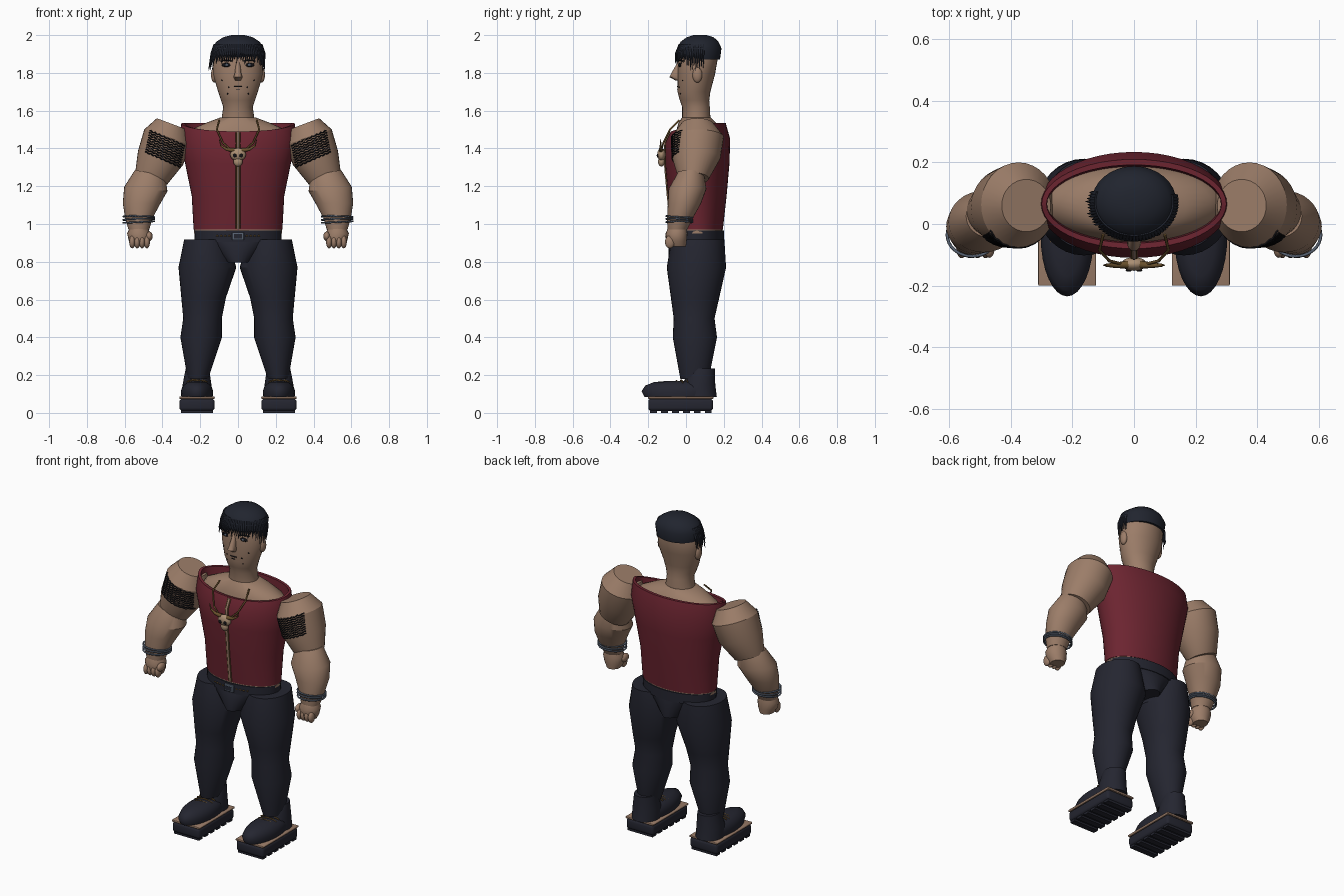
import bpy, bmesh, random
from math import sin, cos, pi, radians
from mathutils import Vector
from mathutils.bvhtree import BVHTree

random.seed(4)
cube = bpy.data.objects.get("Cube")
if cube:
    bpy.data.objects.remove(cube, do_unlink=True)
SIDES = ((1, "left"), (-1, "right"))


def material(name, r, g, b):
    m = bpy.data.materials.new(name)
    m.use_nodes = True
    m.diffuse_color = (r, g, b, 1)
    bsdf = m.node_tree.nodes["Principled BSDF"]
    bsdf.inputs["Base Color"].default_value = (r, g, b, 1)
    bsdf.inputs["Roughness"].default_value = 0.8
    return m


SKIN = material("tan skin", .33, .205, .14)
RED = material("dark red cloth", .15, .018, .03)
DARK = material("navy black cloth", .018, .019, .03)
HAIR = material("black hair", .015, .018, .028)
INK = material("black ink", .006, .006, .008)
BRASS = material("brown brass", .14, .08, .025)
STEEL = material("grey steel", .1, .125, .17)
BONE = material("pale bone", .4, .27, .17)


def finish(name, bm, mat, angle=40):
    bmesh.ops.recalc_face_normals(bm, faces=bm.faces)
    me = bpy.data.meshes.new(name)
    bm.to_mesh(me)
    bm.free()
    me.materials.append(mat)
    me.shade_smooth()
    me.set_sharp_from_angle(angle=radians(angle))
    ob = bpy.data.objects.new(name, me)
    bpy.context.collection.objects.link(ob)
    return ob


def loft(name, rings, mat, s=1, n=32, angle=40):
    """Join elliptical rings (x, y, z, half width, half depth, tilt, front dip)."""
    bm, loops = bmesh.new(), []
    for ring in rings:
        x, y, z, hx, hy, tilt, dip = (tuple(ring) + (0, 0))[:7]
        loop = []
        for i in range(n):
            c, d = cos(2 * pi * i / n), sin(2 * pi * i / n)
            loop.append(bm.verts.new((s * (x + hx * c * cos(tilt)), y + hy * d,
                                      z + hx * c * sin(tilt) - dip * max(0, -d))))
        loops.append(loop)
    for a, b in zip(loops, loops[1:]):
        for i in range(n):
            j = (i + 1) % n
            bm.faces.new((a[i], a[j], b[j], b[i]))
    bm.faces.new(loops[0])
    bm.faces.new(loops[-1])
    return finish(name, bm, mat, angle)


def ball(name, centre, size, mat):
    bm = bmesh.new()
    bmesh.ops.create_uvsphere(bm, u_segments=20, v_segments=12, radius=1)
    bmesh.ops.scale(bm, vec=size, verts=bm.verts)
    bmesh.ops.translate(bm, vec=centre, verts=bm.verts)
    return finish(name, bm, mat)


def box(name, centre, size, mat, bevel=0):
    bm = bmesh.new()
    bmesh.ops.create_cube(bm, size=1)
    bmesh.ops.scale(bm, vec=size, verts=bm.verts)
    bmesh.ops.translate(bm, vec=centre, verts=bm.verts)
    if bevel:
        bmesh.ops.bevel(bm, geom=bm.edges[:], offset=bevel, segments=3,
                        profile=.5, affect="EDGES")
    return finish(name, bm, mat)


def tube(name, points, radius, mat, closed=False, taper=False):
    cu = bpy.data.curves.new(name, "CURVE")
    cu.dimensions, cu.bevel_depth, cu.bevel_resolution = "3D", radius, 1
    cu.use_fill_caps = True
    sp = cu.splines.new("POLY")
    sp.points.add(len(points) - 1)
    sp.use_cyclic_u = closed
    for i, p in enumerate(points):
        sp.points[i].co = (*p, 1)
        if taper:
            sp.points[i].radius = 1 - .9 * i / (len(points) - 1)
    cu.materials.append(mat)
    ob = bpy.data.objects.new(name, cu)
    bpy.context.collection.objects.link(ob)
    return ob


def surface(ob):
    bm = bmesh.new()
    bm.from_mesh(ob.data)
    tree = BVHTree.FromBMesh(bm)
    bm.free()
    return tree


def drape(tree, pts, lift=.001):
    """Project (x, z) points onto the front of a surface."""
    out = []
    for x, z in pts:
        hit = tree.ray_cast(Vector((x, -1, z)), Vector((0, 1, 0)))[0]
        if hit:
            out.append((x, hit.y - lift, z))
    return out


# Sleeveless vest, chest and waist
vest = loft("vest", [(0, .06, .97, .235, .135), (0, .06, 1.15, .245, .155),
                     (0, .06, 1.32, .28, .17), (0, .062, 1.45, .308, .172, 0, .02),
                     (0, .065, 1.535, .3, .145, 0, .045), (0, .065, 1.535, .284, .127, 0, .047),
                     (0, .065, 1.45, .28, .12)], RED, n=48, angle=50)
loft("chest", [(0, .065, 1.44, .288, .13), (0, .065, 1.5, .25, .115), (0, .06, 1.535, .17, .1),
               (0, .055, 1.565, .09, .075)], SKIN)
loft("waist", [(0, .06, .95, .232, .136), (0, .06, .98, .232, .132)], SKIN)
vest_front = surface(vest)
heights = [.975 + .51 * i / 20 for i in range(21)]
tube("zip_band", drape(vest_front, [(0, z) for z in heights]), .007, SKIN)
for s, side in SIDES:
    tube(side + "_zip_edge", drape(vest_front, [(s * .009, z) for z in heights]), .003, BRASS)

# Head, neck and face
head = loft("head", [(0, .055, 1.55, .088, .075), (0, .053, 1.62, .078, .073),
                     (0, .045, 1.655, .09, .078), (0, .042, 1.7, .105, .087),
                     (0, .055, 1.79, .132, .098), (0, .063, 1.88, .132, .106),
                     (0, .065, 1.95, .1, .09)], SKIN, angle=60)
face = surface(head)
loft("nose", [(0, -.03, 1.86, .01, .012), (0, -.052, 1.8, .017, .025),
              (0, -.058, 1.778, .023, .03), (0, -.042, 1.76, .015, .014)], SKIN, n=16, angle=60)
tube("mouth", drape(face, [(x * .005, 1.727) for x in range(-4, 5)]), .003, INK)
tube("lower_lip", drape(face, [(x * .005, 1.713) for x in range(-2, 3)]), .002, INK)
for s, side in SIDES:
    ball(side + "_ear", (s * .125, .06, 1.79), (.018, .026, .042), SKIN)
    eye = drape(face, [(s * .06, 1.842)])[0]
    ball(side + "_eye", eye, (.027, .008, .011), INK)
    ball(side + "_iris", (eye[0], eye[1] - .006, eye[2]), (.008, .004, .007), STEEL)
    tube(side + "_eyebrow", drape(face, [(s * (.03 + .012 * i), 1.862 + .006 * sin(i * pi / 5))
                                         for i in range(6)]), .004, INK)
    for i, spot in enumerate(((.05, 1.725), (.055, 1.69), (.085, 1.76))):
        ball(f"{side}_mole_{i}", drape(face, [(s * spot[0], spot[1])])[0], (.004, .003, .004), INK)

# Hair cap with a ragged fringe
loft("hair_cap", [(0, .07, 1.872, .13, .11), (0, .07, 1.93, .138, .118), (0, .072, 1.965, .115, .1),
                  (0, .075, 1.988, .08, .072), (0, .075, 2, .035, .035)], HAIR, angle=50)
for i in range(46):
    a = radians(165 + 205 * i / 45)
    drop = random.uniform(.015, .045) + (.035 if abs(cos(a)) > .85 else 0)
    wide = random.uniform(1, 1.08)
    tube(f"hair_lock_{i}", [(.12 * cos(a), .07 + .1 * sin(a), 1.95),
                            (.14 * cos(a), .07 + .122 * sin(a), 1.905),
                            (.14 * wide * cos(a) - .008, .07 + .126 * sin(a), 1.89 - drop)],
         .011, HAIR, taper=True)

# Belt, pelvis and buckle
loft("pelvis", [(0, .06, .915, .225, .137), (0, .055, .87, .15, .148),
                (0, .055, .795, .07, .145)], DARK)
belt = loft("belt", [(0, .06, .905, .23, .142), (0, .06, .965, .232, .142)], DARK)
box("buckle", (0, -.085, .935), (.062, .014, .042), STEEL, .004)
box("buckle_centre", (0, -.091, .935), (.042, .006, .024), DARK)
for s, side in SIDES:
    for i in range(4):
        spot = drape(surface(belt), [(s * (.047 + .021 * i), .937)])[0]
        ball(f"{side}_belt_stud_{i}", spot, (.007, .004, .004), BRASS)

# Skull pendant on a cord
ball("pendant_skull", (0, -.13, 1.368), (.042, .022, .034), BONE)
ball("pendant_jaw", (0, -.13, 1.33), (.024, .018, .026), BONE)
for s, side in SIDES:
    tube(side + "_cord", [(s * .1, -.035, 1.55), (s * .112, -.085, 1.5), (s * .08, -.12, 1.43),
                          (s * .03, -.132, 1.385)], .005, BRASS)
    tube(side + "_pendant_horn", [(s * .02, -.132, 1.39), (s * .06, -.134, 1.395), (s * .09, -.134, 1.415),
                                  (s * .1, -.134, 1.45)], .013, BRASS, taper=True)
    ball(side + "_pendant_eye", (s * .017, -.15, 1.362), (.01, .005, .01), INK)

for s, side in SIDES:
    # Arm and tattooed band
    arm = loft(side + "_upper_arm", [(.35, .06, 1.53, .085, .085, .36), (.375, .062, 1.46, .128, .138, .32),
                                     (.41, .055, 1.35, .125, .128, .3), (.46, .04, 1.24, .09, .08, .36)],
               SKIN, s, angle=30)
    skin = surface(arm)
    for row in range(10):
        pts = []
        for k in range(41):
            t = k / 40
            pts.append((s * (.468 - .185 * t + .0025 * row),
                        1.495 - .08 * t - .0125 * row + .003 * sin(k * 1.25)))
        tube(f"{side}_tattoo_{row}", drape(skin, pts), .0036, INK)
    loft(side + "_forearm", [(.465, .025, 1.27, .082, .07, .2), (.488, .008, 1.185, .115, .1, .1),
                             (.51, -.008, 1.11, .1, .088), (.525, -.032, 1.03, .072, .068),
                             (.525, -.045, .97, .055, .052)], SKIN, s, angle=30)
    # Bracelets
    for i in range(3):
        tube(f"{side}_bracelet_{i}", [(s * .525 + .082 * cos(a * pi / 16), -.035 + .07 * sin(a * pi / 16),
                                       1.01 + .014 * i + .004 * cos(a * pi / 16 + i))
                                      for a in range(32)], .005, STEEL, closed=True)
    # Fist
    loft(side + "_palm", [(.525, -.045, .985, .045, .048), (.525, -.05, .95, .062, .058),
                          (.522, -.05, .91, .056, .054), (.52, -.045, .88, .04, .045)], SKIN, s, n=20)
    for i in range(4):
        ball(f"{side}_finger_{i}", (s * (.482 + .026 * i), -.085, .905), (.016, .026, .034), SKIN)
    ball(side + "_thumb", (s * .47, -.075, .935), (.018, .035, .025), SKIN)

    # Trouser leg
    loft(side + "_leg", [(.17, .063, .918, .115, .14), (.162, .055, .77, .153, .157),
                         (.182, .048, .61, .118, .128), (.188, .043, .5, .102, .108),
                         (.195, .047, .4, .11, .117), (.212, .045, .18, .054, .075)], DARK, s, angle=30)
    # Shoe
    loft(side + "_shoe_foot", [(.217, -.04, .085, .083, .18), (.217, -.04, .115, .086, .195),
                               (.217, -.035, .145, .075, .18), (.217, -.03, .163, .05, .14),
                               (.217, -.02, .17, .02, .07)], DARK, s, angle=60)
    loft(side + "_shoe_ankle", [(.217, .075, .085, .078, .088), (.217, .07, .15, .076, .085),
                                (.215, .085, .235, .062, .068)], DARK, s)
    box(side + "_welt", (s * .217, -.028, .08), (.188, .345, .012), SKIN, .004)
    box(side + "_sole", (s * .217, -.028, .043), (.186, .343, .064), DARK, .016)
    for i in range(6):
        box(f"{side}_tread_{i}", (s * .217, -.172 + .058 * i, .009), (.17, .036, .018), DARK)
    for i in range(3):
        y = .0 - .025 * i
        tube(f"{side}_lace_{i}", [(s * .217 + .055 * k, y + .008 * k, .178 - .004 * i - .015 * k * k)
                                  for k in (-1, -.5, 0, .5, 1)], .004, BRASS)
